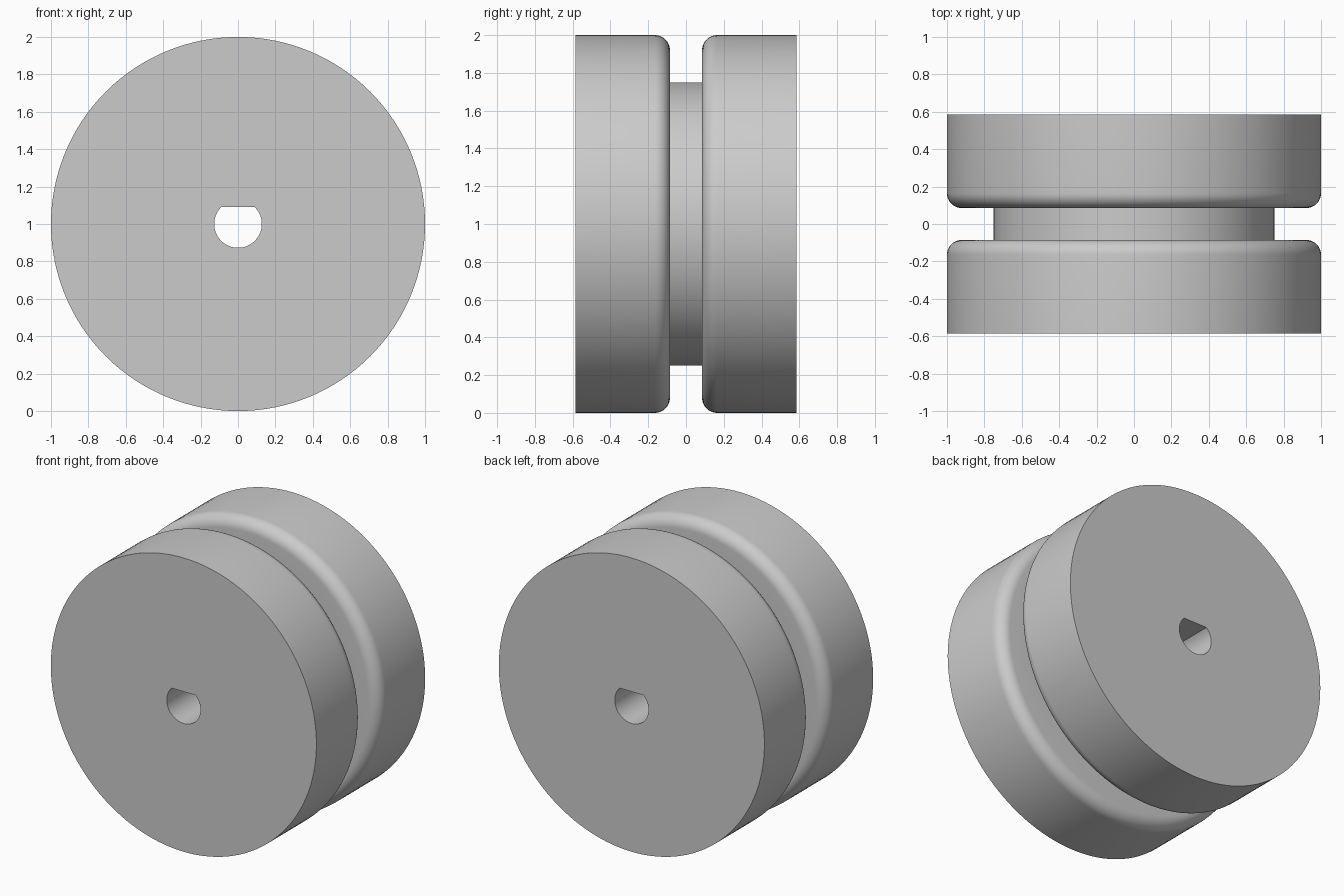
import bpy
import bmesh
from math import sin, cos, pi, radians

SEGMENTS = 128
HALF_WIDTH, RIM_RADIUS = 0.585, 1.0
GROOVE_HALF, GROOVE_RADIUS, FILLET = 0.085, 0.75, 0.08
BORE_RADIUS, BORE_FLAT = 0.127, 0.127 * sin(pi / 4)

cube = bpy.data.objects.get("Cube")
if cube:
    bpy.data.objects.remove(cube, do_unlink=True)

grey = bpy.data.materials.new("plain grey")
grey.use_nodes = True
colour = (0.6, 0.6, 0.6, 1)
grey.diffuse_color = colour
grey.node_tree.nodes["Principled BSDF"].inputs["Base Color"].default_value = colour


def add_ring(bm, y, radius_at):
    """One loop of vertices around the axle."""
    ring = []
    for i in range(SEGMENTS):
        a = 2 * pi * i / SEGMENTS
        r = radius_at(a)
        ring.append(bm.verts.new((r * cos(a), y, 1 + r * sin(a))))
    return ring


def bore_radius(a):
    """Round bore with a flat top."""
    return min(BORE_RADIUS, BORE_FLAT / sin(a)) if sin(a) > 0 else BORE_RADIUS


# Back half of the outer profile: rim, rounded shoulder, groove
steps = 10
half = [(HALF_WIDTH, RIM_RADIUS)]
for i in range(steps + 1):
    t = pi / 2 * i / steps
    half.append((GROOVE_HALF + FILLET * (1 - sin(t)),
                 RIM_RADIUS - FILLET * (1 - cos(t))))
half.append((GROOVE_HALF, GROOVE_RADIUS))
profile = half + [(-y, r) for y, r in reversed(half)]

# Grooved wheel body closed through its keyed bore
bm = bmesh.new()
rings = [add_ring(bm, y, lambda a, r=r: r) for y, r in profile]
rings += [add_ring(bm, y, bore_radius) for y in (-HALF_WIDTH, HALF_WIDTH)]
for k, ring in enumerate(rings):
    after = rings[(k + 1) % len(rings)]
    for i in range(SEGMENTS):
        j = (i + 1) % SEGMENTS
        bm.faces.new((ring[i], ring[j], after[j], after[i]))
bmesh.ops.recalc_face_normals(bm, faces=bm.faces)
mesh = bpy.data.meshes.new("grooved_wheel")
bm.to_mesh(mesh)
bm.free()
mesh.materials.append(grey)

wheel = bpy.data.objects.new("grooved_wheel", mesh)
bpy.context.collection.objects.link(wheel)
bpy.context.view_layer.objects.active = wheel
wheel.select_set(True)
bpy.ops.object.shade_smooth_by_angle(angle=radians(30))
